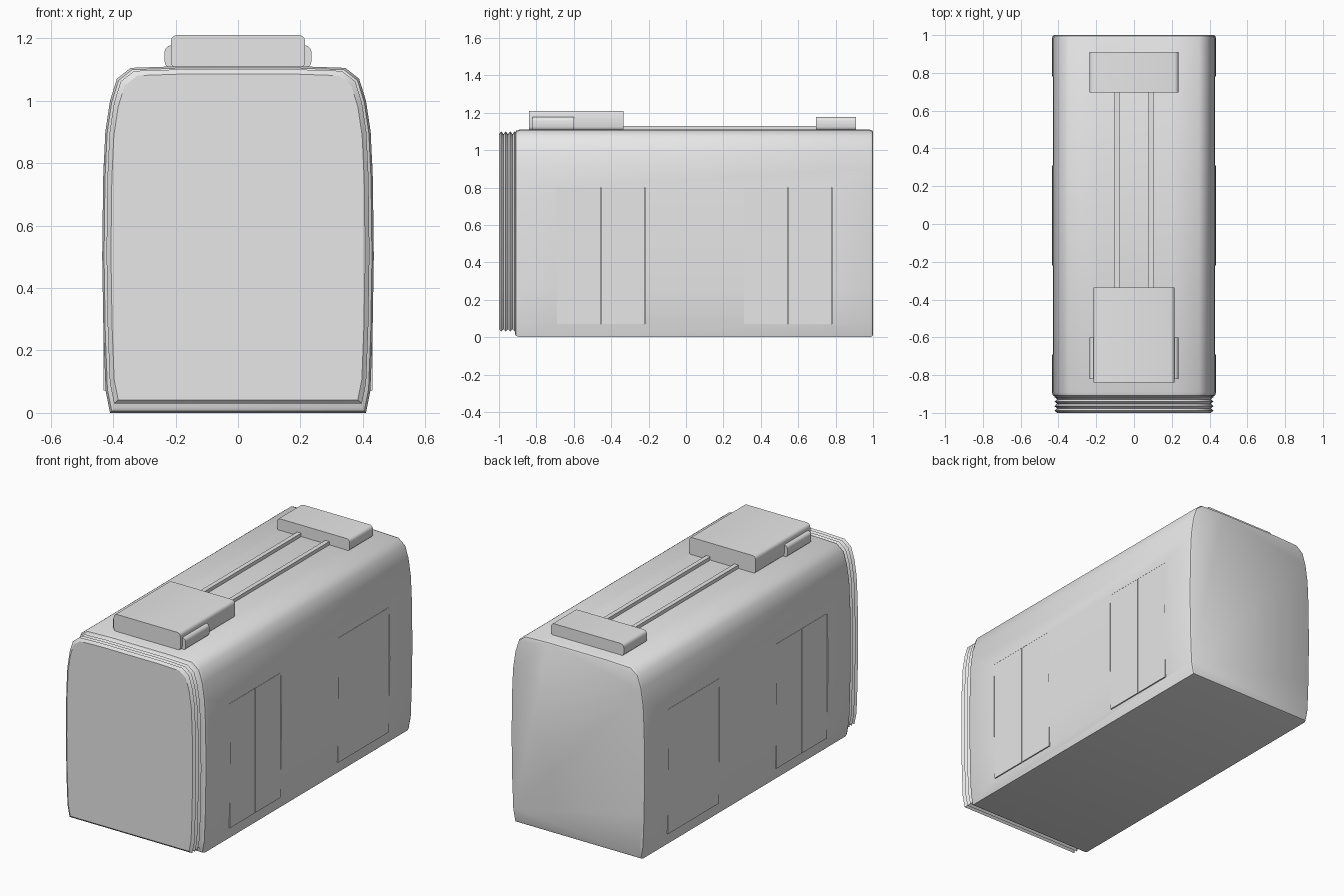
import bpy
import bmesh
import math

cube = bpy.data.objects.get("Cube")
if cube:
    bpy.data.objects.remove(cube, do_unlink=True)

# Single flat paint colour
GREY = (0.8, 0.8, 0.8, 1.0)
paint = bpy.data.materials.new("light grey paint")
paint.use_nodes = True
paint.diffuse_color = GREY
paint.node_tree.nodes["Principled BSDF"].inputs["Base Color"].default_value = GREY


def loft(name, rings, smooth=35):
    """Skin a row of equal-length closed rings and cap both ends."""
    bm = bmesh.new()
    rows = [[bm.verts.new(p) for p in ring] for ring in rings]
    n = len(rows[0])
    for a, b in zip(rows, rows[1:]):
        for i in range(n):
            j = (i + 1) % n
            bm.faces.new((a[i], a[j], b[j], b[i]))
    bm.faces.new(rows[0])
    bm.faces.new(rows[-1])
    bmesh.ops.recalc_face_normals(bm, faces=bm.faces)
    mesh = bpy.data.meshes.new(name)
    bm.to_mesh(mesh)
    bm.free()
    mesh.materials.append(paint)
    obj = bpy.data.objects.new(name, mesh)
    bpy.context.collection.objects.link(obj)
    if smooth:
        bpy.ops.object.select_all(action='DESELECT')
        obj.select_set(True)
        bpy.context.view_layer.objects.active = obj
        bpy.ops.object.shade_smooth_by_angle(angle=math.radians(smooth))
    return obj


def box(name, x0, x1, y0, y1, z0, z1):
    ring = [(x0, z0), (x1, z0), (x1, z1), (x0, z1)]
    return loft(name, [[(x, y, z) for x, z in ring] for y in (y0, y1)], 0)


# Car cross-section: half profile from floor to roof, then mirrored
HALF = [(0.41, 0), (0.424, 0.07), (0.431, 0.25), (0.435, 0.5), (0.432, 0.75),
        (0.425, 0.9), (0.41, 1.0), (0.388, 1.07), (0.344, 1.105), (0.2, 1.11)]
SECTION = HALF + [(-x, z) for x, z in reversed(HALF)]


def section(y, inset, low, high):
    s = 1 - inset / 0.435
    return [(x * s, y, low + z / 1.11 * (high - low)) for x, z in SECTION]


# Main shell with softened end edges
body = loft("car_body", [
    section(-0.915, 0.018, 0.018, 1.092),
    section(-0.908, 0.006, 0.006, 1.104),
    section(-0.89, 0, 0, 1.11),
    section(0.982, 0, 0, 1.11),
    section(0.996, 0.005, 0.005, 1.105),
    section(1.0, 0.012, 0.012, 1.098)])

# Gangway bellows at the front
folds = []
for k in range(4):
    y = -1 + 0.024 * k
    folds.append(section(y, 0.028, 0.042, 1.085))
    folds.append(section(y + 0.012, 0.014, 0.03, 1.1))
folds.append(section(-0.904, 0.028, 0.042, 1.085))
loft("gangway_bellows", folds, 25)

# Flat double doors set into shallow openings on both sides
for side, s in (("left", 1), ("right", -1)):
    for place, y0 in (("front", -0.69), ("rear", 0.31)):
        y1 = y0 + 0.47
        mid = (y0 + y1) / 2
        cutter = box(f"{side}_{place}_door_cutter", *sorted((s * 0.41, s * 0.5)),
                     y0, y1, 0.07, 0.80)
        cutter.hide_render = True
        cutter.hide_set(True)
        cut = body.modifiers.new(f"{side} {place} opening", 'BOOLEAN')
        cut.operation = 'DIFFERENCE'
        cut.solver = 'EXACT'
        cut.object = cutter
        for leaf, a, b in (("first", y0 + 0.001, mid - 0.0015),
                           ("second", mid + 0.0015, y1 - 0.001)):
            box(f"{side}_{place}_door_{leaf}_leaf", *sorted((s * 0.4, s * 0.43)),
                a, b, 0.071, 0.799)

# Apply the openings and drop the helpers
bpy.context.view_layer.objects.active = body
for mod in list(body.modifiers):
    if mod.type == 'BOOLEAN':
        helper = mod.object
        bpy.ops.object.modifier_move_to_index(modifier=mod.name, index=0)
        bpy.ops.object.modifier_apply(modifier=mod.name)
        bpy.data.objects.remove(helper, do_unlink=True)


def roof_pod(name, half, y0, y1, top, cx=0.0):
    """Roof housing with rounded long edges."""
    base = 1.105
    r = min(0.02, half * 0.8)
    ring = []
    for sx, sz, start in ((1, -1, -90), (1, 1, 0), (-1, 1, 90), (-1, -1, 180)):
        for k in range(4):
            a = math.radians(start + 30 * k)
            px = cx + sx * (half - r) + r * math.cos(a)
            pz = (base + r if sz < 0 else top - r) + r * math.sin(a)
            ring.append((px, pz))
    return loft(name, [[(x, y, z) for x, z in ring] for y in (y0, y1)], 40)


# Roof equipment
roof_pod("front_roof_unit", 0.215, -0.84, -0.335, 1.21)
roof_pod("rear_roof_unit", 0.235, 0.695, 0.91, 1.177)
for side, s in (("left", 1), ("right", -1)):
    roof_pod(f"{side}_side_pod", 0.025, -0.82, -0.60, 1.177, s * 0.21)
    box(f"{side}_roof_rail", s * 0.091 - 0.013, s * 0.091 + 0.013,
        -0.34, 0.70, 1.1, 1.13)
